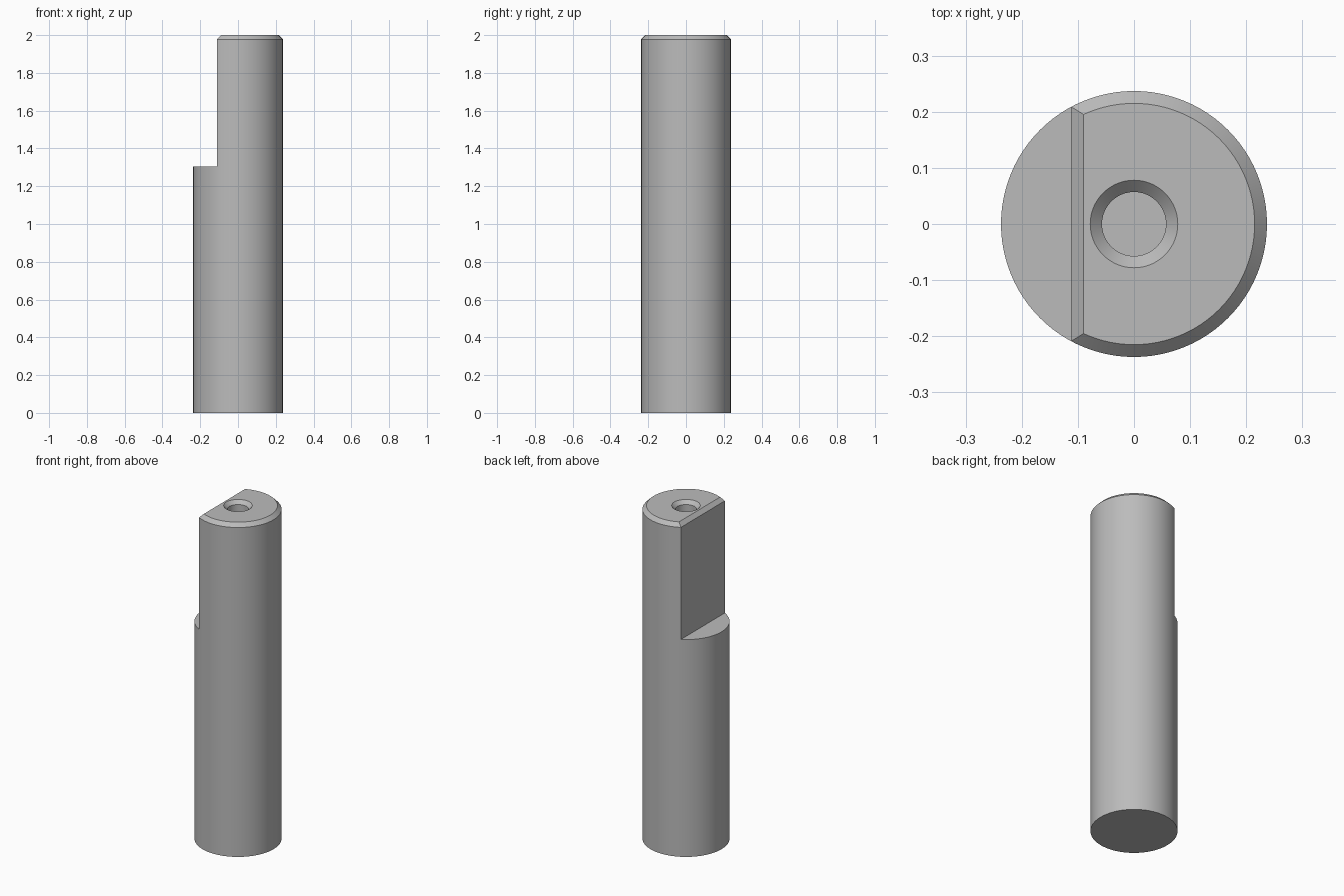
import bpy, bmesh, math

if "Cube" in bpy.data.objects:
    bpy.data.objects.remove(bpy.data.objects["Cube"], do_unlink=True)

RADIUS, HEIGHT, BEVEL = 0.237, 2.0, 0.022
FLAT_X, STEP_Z = -0.112, 1.305
HOLE_R, SINK_R, HOLE_DEPTH = 0.057, 0.078, 0.4

steel = bpy.data.materials.new("grey steel")
colour = (0.5, 0.5, 0.5, 1)
steel.use_nodes = True
steel.diffuse_color = colour
steel.node_tree.nodes["Principled BSDF"].inputs["Base Color"].default_value = colour


def add_object(name, bm):
    bmesh.ops.recalc_face_normals(bm, faces=bm.faces)
    mesh = bpy.data.meshes.new(name)
    bm.to_mesh(mesh)
    bm.free()
    mesh.materials.append(steel)
    obj = bpy.data.objects.new(name, mesh)
    bpy.context.collection.objects.link(obj)
    return obj


# Turned pin: bevelled top rim and a countersunk blind hole
profile = [(0, 0), (RADIUS, 0), (RADIUS, HEIGHT - BEVEL), (RADIUS - BEVEL, HEIGHT),
           (SINK_R, HEIGHT), (HOLE_R, HEIGHT - SINK_R + HOLE_R),
           (HOLE_R, HEIGHT - HOLE_DEPTH), (0, HEIGHT - HOLE_DEPTH)]
bm = bmesh.new()
verts = [bm.verts.new((r, 0, z)) for r, z in profile]
edges = [bm.edges.new(pair) for pair in zip(verts, verts[1:])]
bmesh.ops.spin(bm, geom=verts + edges, cent=(0, 0, 0), axis=(0, 0, 1),
               angle=math.tau, steps=96, use_merge=True)
bmesh.ops.remove_doubles(bm, verts=bm.verts, dist=0.0001)
pin = add_object("pin_shaft", bm)

# Cutter for the side flat, sloped at the top to bevel its upper edge
outline = [(-0.5, STEP_Z), (FLAT_X, STEP_Z), (FLAT_X, HEIGHT - BEVEL),
           (FLAT_X + 2 * BEVEL, HEIGHT + BEVEL), (-0.5, HEIGHT + BEVEL)]
bm = bmesh.new()
face = bm.faces.new([bm.verts.new((x, -0.5, z)) for x, z in outline])
side = bmesh.ops.extrude_face_region(bm, geom=[face])["geom"]
bmesh.ops.translate(bm, vec=(0, 1, 0),
                    verts=[v for v in side if isinstance(v, bmesh.types.BMVert)])
cutter = add_object("flat_cutter", bm)
cutter.hide_render = True

# Cut the flat, then discard the cutter
cut = pin.modifiers.new("side flat", "BOOLEAN")
cut.operation = "DIFFERENCE"
cut.solver = "EXACT"
cut.object = cutter
bpy.ops.object.select_all(action="DESELECT")
pin.select_set(True)
bpy.context.view_layer.objects.active = pin
bpy.ops.object.modifier_apply(modifier=cut.name)
bpy.data.objects.remove(cutter, do_unlink=True)
bpy.ops.object.shade_smooth_by_angle(angle=math.radians(25))
